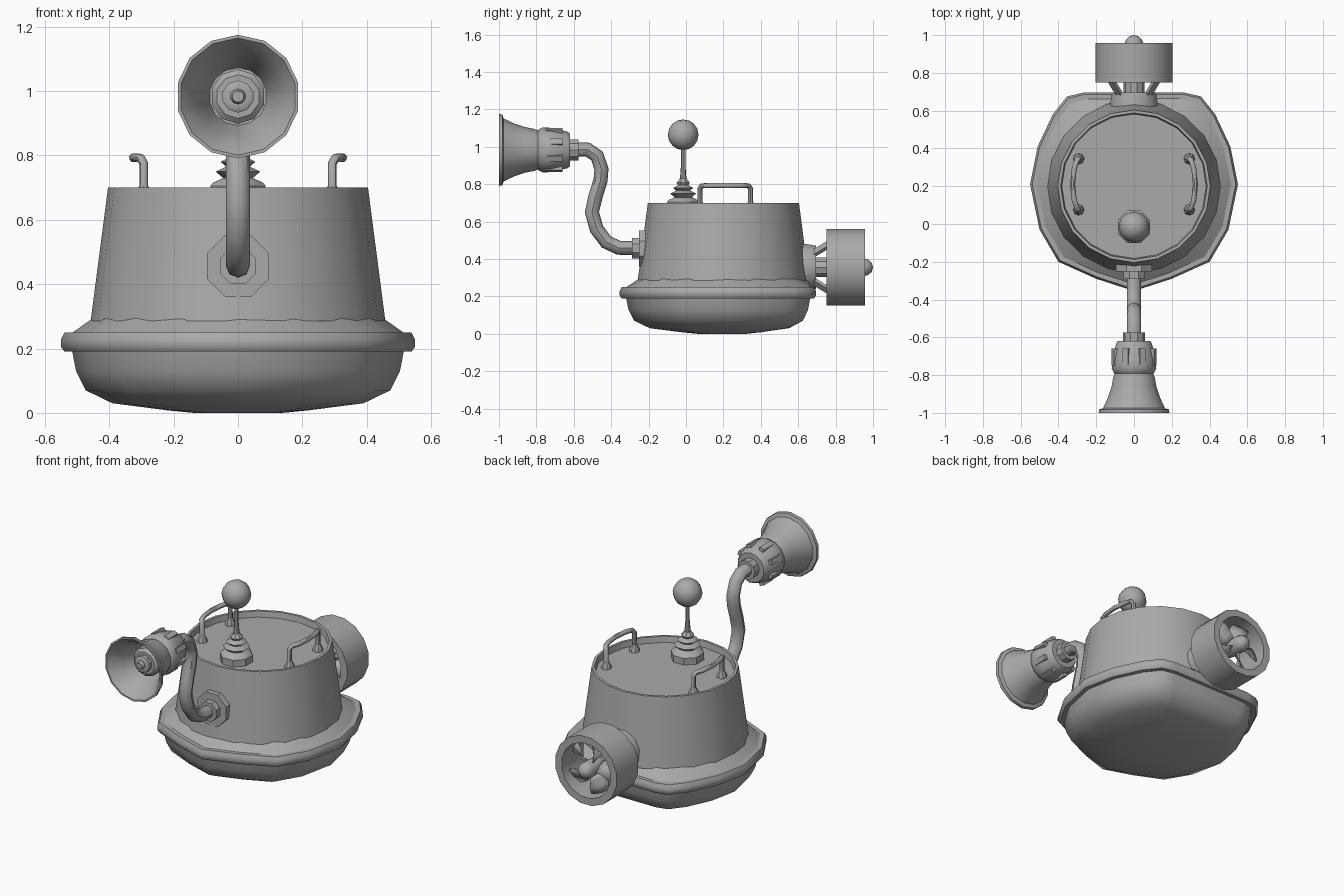
import bpy, bmesh, math
from mathutils import Vector, Matrix

if "Cube" in bpy.data.objects:
    bpy.data.objects.remove(bpy.data.objects["Cube"])

grey = bpy.data.materials.new("plain_grey")
grey.diffuse_color = (0.4, 0.4, 0.4, 1)
grey.use_nodes = True
grey.node_tree.nodes["Principled BSDF"].inputs["Base Color"].default_value = grey.diffuse_color


def finish(name, bm, angle=35):
    bmesh.ops.remove_doubles(bm, verts=bm.verts, dist=1e-5)
    bmesh.ops.recalc_face_normals(bm, faces=bm.faces)
    me = bpy.data.meshes.new(name)
    bm.to_mesh(me)
    bm.free()
    ob = bpy.data.objects.new(name, me)
    bpy.context.collection.objects.link(ob)
    me.materials.append(grey)
    smooth(ob, angle)
    return ob


def smooth(ob, angle=35):
    bpy.ops.object.select_all(action='DESELECT')
    ob.select_set(True)
    bpy.context.view_layer.objects.active = ob
    bpy.ops.object.shade_smooth_by_angle(angle=math.radians(angle))


def loft(bm, rings, closed=False):
    """Bridge equal-length rings of points."""
    vs = [[bm.verts.new(p) for p in r] for r in rings]
    n = len(vs[0])
    pairs = list(zip(vs, vs[1:])) + ([(vs[-1], vs[0])] if closed else [])
    for a, b in pairs:
        for i in range(n):
            j = (i + 1) % n
            bm.faces.new((a[i], a[j], b[j], b[i]))
    return vs


def lathe(name, profile, sides, centre, axis='Z', phase=0.0, closed=False, angle=35):
    """Turn (radius, height) pairs; centre is the axis position in the other two coordinates."""
    rings = []
    for r, h in profile:
        ring = []
        for k in range(sides):
            t = phase + math.tau * k / sides
            a, b = centre[0] + r * math.cos(t), centre[1] + r * math.sin(t)
            ring.append((a, b, h) if axis == 'Z' else (a, h, b))
        rings.append(ring)
    bm = bmesh.new()
    loft(bm, rings, closed)
    bmesh.ops.remove_doubles(bm, verts=bm.verts, dist=1e-5)
    return finish(name, bm, angle)


def tube(name, pts, radius):
    cu = bpy.data.curves.new(name, 'CURVE')
    cu.dimensions = '3D'
    cu.bevel_depth, cu.bevel_resolution, cu.use_fill_caps = radius, 2, True
    sp = cu.splines.new('POLY')
    sp.points.add(len(pts) - 1)
    for p, co in zip(sp.points, pts):
        p.co = (*co, 1)
    ob = bpy.data.objects.new(name, cu)
    bpy.context.collection.objects.link(ob)
    bpy.ops.object.select_all(action='DESELECT')
    ob.select_set(True)
    bpy.context.view_layer.objects.active = ob
    bpy.ops.object.convert(target='MESH')
    ob = bpy.context.object
    ob.data.materials.clear()
    ob.data.materials.append(grey)
    smooth(ob, 45)


CY = 0.2  # centre of the body along y

# hull outline: rounded front, flat transom
half = [(0, -.555), (.2, -.49), (.4, -.40), (.5, -.23), (.55, .01), (.51, .21),
        (.43, .38), (.355, .475), (.27, .495), (0, .495)]
outline = half + [(-x, y) for x, y in reversed(half[1:-1])]


def hull_ring(s, z):
    return [(x * s, CY + y * s, z) for x, y in outline]


# hull bowl
bm = bmesh.new()
rings = loft(bm, [hull_ring(s, z) for s, z in
                  [(.94, .2), (.915, .13), (.86, .07), (.71, .03), (.4, .008), (.25, 0)]])
bm.faces.new(rings[-1])
finish("hull", bm, 50)

# rounded bumper rim
bm = bmesh.new()
loft(bm, [hull_ring(s, z) for s, z in
          [(.92, .19), (.98, .19), (1, .205), (1, .228), (.98, .25), (.92, .25)]], closed=True)
finish("bumper_rim", bm, 50)

# sloping deck between rim and cabin
bm = bmesh.new()
inner = []
for x, y in outline:
    d = Vector((x, y)).normalized() * .45
    inner.append((d.x, CY + d.y, .295))
loft(bm, [hull_ring(.94, .248), inner])
finish("deck", bm)

# tapered cabin with recessed top
lathe("cabin", [(.458, .285), (.404, .70), (.388, .70), (.382, .665), (0, .665)], 20, (0, CY))

# handles
for s in (-1, 1):
    x0, x1 = s * .293, s * .325
    tube("handle", [(x0, .075, .66), (x0, .075, .775), (s * .303, .085, .792), (s * .317, .13, .793),
                    (x1, .21, .793), (s * .317, .29, .793), (s * .303, .335, .792),
                    (x0, .345, .775), (x0, .345, .66)], .014)
    for y in (.075, .345):
        lathe("handle_foot", [(0, .66), (.03, .66), (.028, .68), (.014, .705), (0, .705)], 8, (x0, y))

# stick with bellows and ball
STICK = (0, -.015)
lathe("stick_bellows", [(0, .66), (.093, .66), (.093, .705), (.085, .715), (.05, .73), (.075, .75),
                        (.04, .765), (.058, .78), (.03, .795), (.038, .808), (.02, .83), (0, .83)],
      8, STICK, phase=math.pi / 8, angle=30)
lathe("stick_rod", [(0, .82), (.018, .82), (.012, .9), (.012, 1.0), (0, 1.0)], 8, STICK)
lathe("stick_ball", [(.082 * math.sin(math.pi * k / 8), 1.064 - .082 * math.cos(math.pi * k / 8))
                     for k in range(9)], 12, STICK, angle=60)

# curved horn pipe with wall flange
tube("horn_pipe", [(0, y, z) for y, z in
                   [(-.24, .457), (-.36, .46), (-.425, .49), (-.478, .56), (-.503, .65), (-.485, .73),
                    (-.457, .82), (-.452, .88), (-.475, .95), (-.525, .985), (-.60, .985)]], .038)
lathe("pipe_flange", [(0, -.18), (.104, -.18), (.104, -.252), (.06, -.252), (.06, -.29), (0, -.29)],
      8, (0, .457), 'Y', math.pi / 8)

# horn: collar, driver housing, bell and inner plug
HORN = (0, .983)
lathe("horn_collar", [(0, -.575), (.058, -.575), (.058, -.64), (0, -.64)], 10, HORN, 'Y')
lathe("horn_housing", [(0, -.62), (.088, -.62), (.098, -.635), (.118, -.72), (.121, -.765), (.108, -.79),
                       (.095, -.80), (0, -.80)], 14, HORN, 'Y', math.pi / 2)
lathe("horn_bell", [(.1, -.78), (.112, -.81), (.122, -.86), (.142, -.92), (.168, -.975), (.19, -.982),
                    (.192, -1), (.182, -1), (.158, -.97), (.13, -.92), (.105, -.85), (.09, -.80), (0, -.80)],
      14, HORN, 'Y', math.pi / 2, angle=40)
lathe("horn_plug", [(0, -.79), (.085, -.79), (.085, -.88), (.068, -.895), (.05, -.895), (.05, -.92),
                    (.042, -.925), (.024, -.925), (.018, -.945), (0, -.945)], 10, HORN, 'Y', math.pi / 2)
bm = bmesh.new()
for k in range(8):
    m = (Matrix.Translation((0, -.705, HORN[1])) @ Matrix.Rotation(math.tau * (k + .5) / 8, 4, 'Y')
         @ Matrix.Translation((.11, 0, 0)) @ Matrix.Diagonal((.024, .09, .03, 1)))
    bmesh.ops.create_cube(bm, size=1, matrix=m)
finish("horn_ribs", bm)

# thruster: mount, shaft, struts, duct, hub
THR = (0, .355)
lathe("thruster_mount", [(0, .56), (.13, .56), (.13, .64), (.12, .695), (0, .695)], 12, THR, 'Y', math.pi / 12)
lathe("thruster_shaft", [(0, .68), (.055, .68), (.055, .75), (.03, .75), (.03, .93), (0, .93)], 10, THR, 'Y')
lathe("thruster_duct", [(.208, .75), (.208, .957), (.165, .957), (.165, .75)], 16, THR, 'Y',
      math.pi / 16, closed=True)
lathe("thruster_hub", [(0, .84), (.045, .84), (.05, .95), (.043, .975), (.025, .993), (0, 1.0)], 10, THR, 'Y',
      angle=50)
bm = bmesh.new()
for k in range(4):
    t = math.pi / 4 + k * math.pi / 2
    d, w = Vector((math.cos(t), 0, math.sin(t))), Vector((-math.sin(t), 0, math.cos(t))) * .02
    ends = [(.095, .67), (.18, .77)]
    c = [Vector((0, y, THR[1])) + d * r for r, y in ends]
    rs = [[p - w - d * .012, p + w - d * .012, p + w + d * .012, p - w + d * .012] for p in c]
    vs = loft(bm, rs)
    bm.faces.new(vs[0])
    bm.faces.new(vs[1])
finish("thruster_struts", bm)

# five twisted propeller blades
bm = bmesh.new()
for k in range(5):
    rows = []
    for r, spread, pitch in [(.035, .35, .035), (.08, .40, .032), (.12, .42, .026), (.155, .30, .018)]:
        row = []
        for u in (-1, 0, 1):
            t = math.tau * k / 5 + math.pi / 2 + u * spread + r * 2
            row.append(bm.verts.new((r * math.cos(t), .89 + u * pitch, THR[1] + r * math.sin(t))))
        rows.append(row)
    for a, b in zip(rows, rows[1:]):
        for i in range(2):
            bm.faces.new((a[i], a[i + 1], b[i + 1], b[i]))
blades = finish("propeller_blades", bm, 60)
mod = blades.modifiers.new("thickness", 'SOLIDIFY')
mod.thickness, mod.offset = .008, 0
